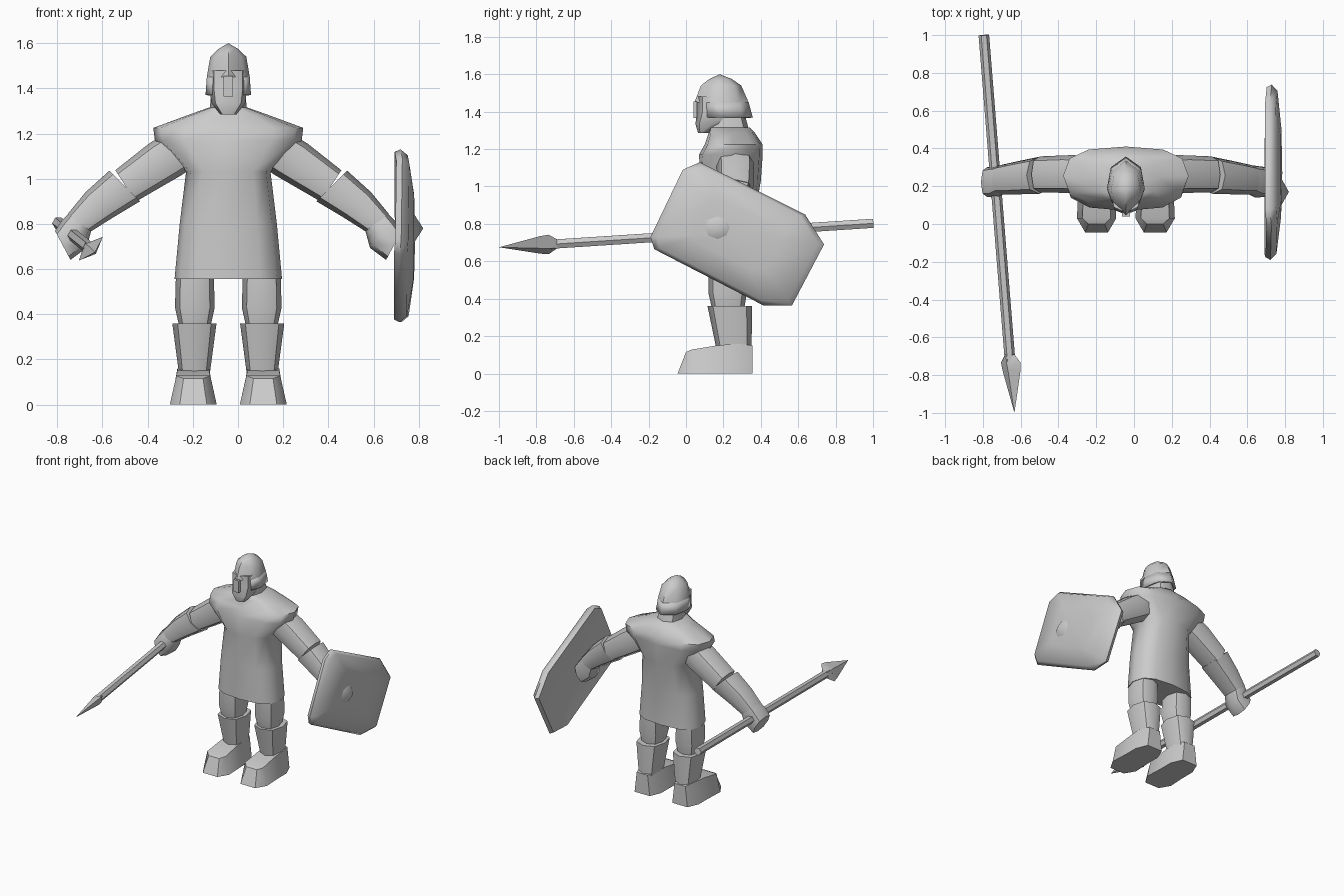
import bpy, bmesh, math
from mathutils import Vector as V

if "Cube" in bpy.data.objects:
    bpy.data.objects.remove(bpy.data.objects["Cube"])

CX = -0.043          # centre line of the figure
grey = bpy.data.materials.new("plain grey")
grey.diffuse_color = (0.6, 0.6, 0.6, 1)
grey.use_nodes = True
grey.node_tree.nodes["Principled BSDF"].inputs["Base Color"].default_value = grey.diffuse_color


def finish(name, bm, angle=50):
    bmesh.ops.recalc_face_normals(bm, faces=bm.faces)
    me = bpy.data.meshes.new(name)
    bm.to_mesh(me)
    bm.free()
    me.materials.append(grey)
    ob = bpy.data.objects.new(name, me)
    bpy.context.collection.objects.link(ob)
    bpy.ops.object.select_all(action='DESELECT')
    ob.select_set(True)
    bpy.context.view_layer.objects.active = ob
    bpy.ops.object.shade_smooth_by_angle(angle=math.radians(angle))
    return ob


def loft(name, rings, angle=50, caps=True):
    """Skin equal-length rings of points; a single-point ring is a tip."""
    bm = bmesh.new()
    vs = [[bm.verts.new(p) for p in r] for r in rings]
    for a, b in zip(vs, vs[1:]):
        n = max(len(a), len(b))
        for i in range(n):
            j = (i + 1) % n
            if len(b) == 1:
                bm.faces.new((a[i], a[j], b[0]))
            elif len(a) == 1:
                bm.faces.new((a[0], b[j], b[i]))
            else:
                bm.faces.new((a[i], a[j], b[j], b[i]))
    if caps:
        for r in (vs[0], vs[-1]):
            if len(r) > 2:
                bm.faces.new(r)
    return finish(name, bm, angle)


def oval(c, u, v, n=8, power=0.8, turn=0.0):
    """Ring of n points round c with half axes u and v."""
    pts = []
    for i in range(n):
        t = 2 * math.pi * i / n + turn
        s, k = math.sin(t), math.cos(t)
        pts.append(V(c) + V(u) * math.copysign(abs(k) ** power, k)
                   + V(v) * math.copysign(abs(s) ** power, s))
    return pts


def level(hx, y0, y1, z, x=0.0, n=8, power=0.8):
    """Horizontal ring from half width and front/back extent."""
    return oval((CX + x, (y0 + y1) / 2, z), (hx, 0, 0), (0, (y1 - y0) / 2, 0), n, power)


# Tunic with broad shoulders
loft("tunic", [level(*r, n=12, power=0.75) for r in (
    (.238, .08, .36, .555), (.215, .08, .36, .80), (.187, .075, .40, 1.03),
    (.325, .07, .41, 1.17), (.332, .10, .41, 1.225), (.17, .12, .37, 1.285),
    (.085, .12, .34, 1.315))], 55)

# Neck and face
loft("neck", [level(.085, .12, .34, 1.29), level(.072, .13, .31, 1.40)])
loft("face", [level(.035, .065, .14, 1.285), level(.075, .05, .23, 1.335),
              level(.084, .06, .30, 1.40), level(.084, .06, .30, 1.48)])

# Helmet: pointed dome, brow band, open front
def helm_ring(s, yf, yb, z, zf=None):
    d = yb - yf
    half = [(.07, .22), (.095, .45), (.075, .82)]
    pts = [(0, 0)] + half + [(0, 1)] + [(-x, y) for x, y in reversed(half)]
    return [V((CX + x * s, yf + y * d, z)) for x, y in pts]

loft("helmet_dome", [helm_ring(1.0, .045, .335, 1.45), helm_ring(.84, .08, .295, 1.54),
                     helm_ring(.45, .125, .245, 1.575), [V((CX, .18, 1.60))]], 45)
bm = bmesh.new()
rows = [helm_ring(1.0, .045, .335, 1.45), helm_ring(1.06, .045, .357, 1.37)]
a, b = [[bm.verts.new(p) for p in r] for r in rows]
for i in range(1, 7):
    bm.faces.new((a[i], a[i + 1], b[i + 1], b[i]))
guard = finish("helmet_cheek_and_neck_guard", bm)
m = guard.modifiers.new("thickness", 'SOLIDIFY')
m.thickness = .012

# Nose guard
bm = bmesh.new()
bmesh.ops.create_cube(bm, size=1)
for v in bm.verts:
    v.co = V((CX + v.co.x * .042, .05 + v.co.y * .02, 1.41 + v.co.z * .09))
finish("nose_guard", bm)

# Limbs, once for each side
for side, label in ((-1, "right"), (1, "left")):
    def arm(name, specs):
        rings = []
        for dx, y, z, h, hy, deg in specs:   # deg: lean of the section
            t = math.radians(deg)
            rings.append(oval((CX + side * dx, y, z),
                              (side * h * math.cos(t), 0, h * math.sin(t)), (0, hy, 0), 8, .8))
        loft(name, rings, 50)

    arm(label + "_sleeve", [(.21, .26, 1.13, .10, .10, 42), (.28, .265, 1.085, .10, .10, 45),
                            (.455, .262, .968, .083, .096, 57)])
    arm(label + "_forearm", [(.458, .258, .968, .096, .098, 45), (.57, .245, .885, .083, .088, 42),
                             (.66, .235, .805, .064, .078, 38)])
    arm(label + "_hand", [(.655, .235, .81, .062, .076, 38), (.682, .225, .755, .082, .084, 48),
                          (.733, .222, .705, .073, .08, 62)])

    x = side * .148
    loft(label + "_leg", [level(.068, .14, .31, .34, x), level(.088, .12, .325, .43, x),
                          level(.083, .12, .325, .60, x)])
    loft(label + "_boot_shaft", [level(.066, .165, .35, .12, side * .15),
                                 level(.082, .14, .352, .24, side * .15),
                                 level(.098, .115, .352, .36, side * .15)])
    # Boot foot: sections from heel to toe (y, half width, height)
    loft(label + "_boot_foot", [
        [V((CX + side * (.155 + s * w), y + dy, z)) for s, z, dy in
         ((-1, 0, 0), (1, 0, 0), (.72, h, -.0 if y > 0 else .045), (-.72, h, -.0 if y > 0 else .045))]
        for y, w, h in ((.355, .062, .15), (.27, .098, .16), (.165, .098, .15),
                        (.03, .104, .128), (-.045, .06, .115))], 45)

# Spear shaft
tail, neck_end = V((-.795, 1.0, .803)), V((-.655, -.74, .69))
d = (neck_end - tail).normalized()
su = d.cross(V((0, 0, 1))).normalized()
sv = su.cross(d)
loft("spear_shaft", [oval(p, su * .028, sv * .028, 6, 1) for p in (tail, neck_end)], 35)

# Spear head: flat diagonal blade
blade, thick = V((.707, 0, .707)), V((-.707, 0, .707))
loft("spear_head", [oval(V((x, y, z)), blade * w, thick * t, 4, 1) for x, y, z, w, t in (
    (-.658, -.69, .693, .035, .03), (-.652, -.735, .69, .074, .032),
    (-.648, -.78, .688, .066, .026))] + [[V((-.633, -1.0, .675))]], 25)

# Shield: bowed plate with clipped corners
outline = [(-.19, .73), (-.017, 1.09), (.075, 1.13), (.637, .85),
           (.738, .69), (.567, .365), (.412, .365), (-.17, .665)]
mid = V((0, .27, .75))

def shield_ring(s, xs):
    pts = []
    for y, z in outline:
        p = mid + (V((0, y, z)) - mid) * s
        bow = ((p.y - mid.y) * .45 + (p.z - mid.z) * .89) ** 2   # bend across the short side
        p.x = xs - bow * .25
        pts.append(p)
    return pts

loft("shield", [[V((.72, .27, .75))], shield_ring(.55, .718), shield_ring(.97, .708),
                shield_ring(1.0, .735), shield_ring(.93, .765), shield_ring(.5, .782),
                [V((.785, .27, .75))]], 50)

# Shield boss
loft("shield_boss", [oval((.772, .17, .78), (0, .085, 0), (0, 0, .075), 8, 1),
                     [V((.82, .17, .78))]], 50)
